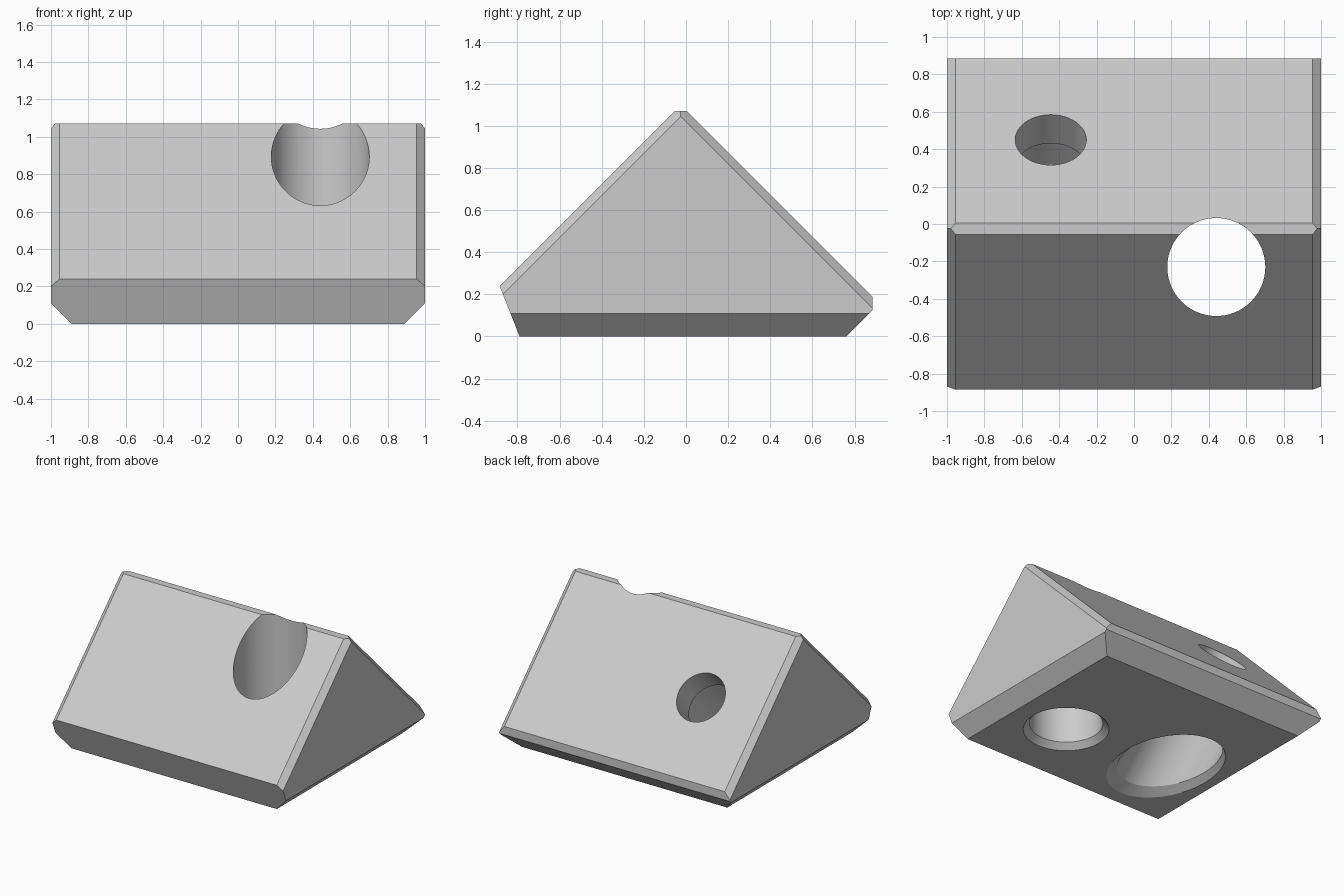
import bpy, bmesh, math
from mathutils import Vector

cube = bpy.data.objects.get("Cube")
if cube:
    bpy.data.objects.remove(cube, do_unlink=True)

grey = bpy.data.materials.new("light_grey")
grey.use_nodes = True
GREY = (0.6, 0.6, 0.6, 1)
grey.diffuse_color = GREY
grey.node_tree.nodes["Principled BSDF"].inputs["Base Color"].default_value = GREY

SIDES = 96
FLAT = Vector((0, 1, 0))
TILTED = Vector((0, 1, -1)).normalized()


def make_object(name, bm):
    bmesh.ops.recalc_face_normals(bm, faces=bm.faces)
    mesh = bpy.data.meshes.new(name)
    bm.to_mesh(mesh)
    bm.free()
    mesh.materials.append(grey)
    obj = bpy.data.objects.new(name, mesh)
    bpy.context.collection.objects.link(obj)
    return obj


def loft(name, across, rings):
    """Closed tube through elliptical rings given as (centre, x radius, radius along across)."""
    bm = bmesh.new()
    loops = []
    for centre, a, b in rings:
        loop = []
        for i in range(SIDES):
            t = math.tau * i / SIDES
            loop.append(bm.verts.new(Vector(centre) + Vector((a * math.cos(t), 0, 0)) + across * b * math.sin(t)))
        loops.append(loop)
    for low, high in zip(loops, loops[1:]):
        for i in range(SIDES):
            j = (i + 1) % SIDES
            bm.faces.new((low[i], low[j], high[j], high[i]))
    bm.faces.new(loops[0])
    bm.faces.new(loops[-1])
    obj = make_object(name, bm)
    obj.hide_render = True
    return obj


def slice_off(bm, point, normal):
    """Remove everything beyond a plane and cap the cut."""
    geom = bm.verts[:] + bm.edges[:] + bm.faces[:]
    cut = bmesh.ops.bisect_plane(bm, geom=geom, plane_co=point, plane_no=normal, clear_outer=True)
    edges = [e for e in cut["geom_cut"] if isinstance(e, bmesh.types.BMEdge)]
    bmesh.ops.contextual_create(bm, geom=edges)


# Wedge body: profile extruded along x
profile = [(-0.79, 0), (0.76, 0), (0.885, 0.125), (0.885, 0.19),
           (0.005, 1.07), (-0.055, 1.07), (-0.885, 0.24)]
bm = bmesh.new()
base = bm.faces.new([bm.verts.new((-1, y, z)) for y, z in profile])
extruded = bmesh.ops.extrude_face_region(bm, geom=[base])
bmesh.ops.translate(bm, vec=(2, 0, 0), verts=[v for v in extruded["geom"] if isinstance(v, bmesh.types.BMVert)])
bmesh.ops.recalc_face_normals(bm, faces=bm.faces)

# End chamfers: along both slopes and the underside
for side in (-1, 1):
    slice_off(bm, (side * 0.955, -0.055, 1.07), (side * 0.039, -0.0318, 0.0318))
    slice_off(bm, (side * 0.955, 0.005, 1.07), (side * 0.039, 0.0318, 0.0318))
    slice_off(bm, (side * 0.89, 0, 0), (side, 0, -1))
body = make_object("wedge_body", bm)

# Upright hole with a countersunk lower rim
HX, HY, HR = 0.44, -0.23, 0.262
upright = loft("upright_hole_cutter", FLAT, [
    ((HX, HY, -0.045), HR + 0.09, HR + 0.09),
    ((HX, HY, 0.045), HR, HR),
    ((HX, HY, 1.3), HR, HR)])

# Stepped hole square to the back slope: wide below, narrow above
SX, SY = -0.445, -0.175
stepped = loft("stepped_hole_cutter", TILTED, [
    ((SX, SY + d, d), r, r)
    for d, r in ((-0.45, 0.317), (0.472, 0.317), (0.472, 0.19), (0.85, 0.19))])

# Countersink where the slanted hole leaves the underside
flare = loft("slanted_rim_cutter", FLAT, [
    ((SX, SY + z, z), 0.365 - 1.1 * z, 0.5 - 1.18 * z) for z in (-0.05, 0.05)])

# Cut the holes and tidy up
bpy.ops.object.select_all(action='DESELECT')
bpy.context.view_layer.objects.active = body
body.select_set(True)
for cutter in (upright, stepped, flare):
    mod = body.modifiers.new("cut", 'BOOLEAN')
    mod.operation = 'DIFFERENCE'
    mod.solver = 'EXACT'
    mod.object = cutter
    bpy.ops.object.modifier_apply(modifier=mod.name)
    bpy.data.objects.remove(cutter, do_unlink=True)
bpy.ops.object.shade_smooth_by_angle(angle=math.radians(15))
